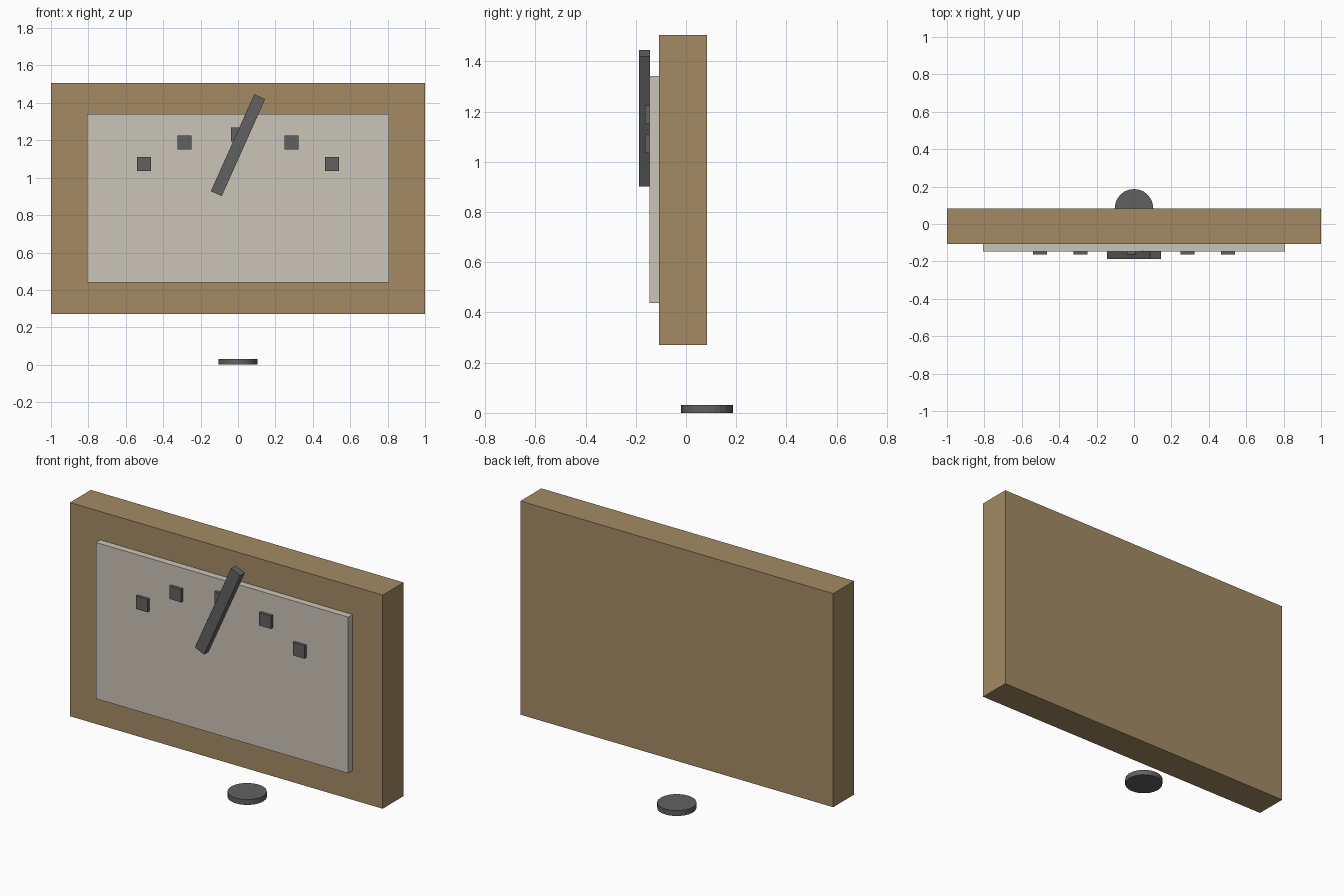
import bpy
import math

if "Cube" in bpy.data.objects:
    bpy.data.objects.remove(bpy.data.objects["Cube"])


def material(name, color):
    m = bpy.data.materials.new(name)
    m.diffuse_color = (*color, 1)
    m.use_nodes = True
    m.node_tree.nodes["Principled BSDF"].inputs["Base Color"].default_value = m.diffuse_color
    return m


wood = material("tan_case", (0.37, 0.26, 0.13))
cream = material("pale_face", (0.60, 0.56, 0.48))
dark = material("dark_grey", (0.12, 0.12, 0.12))


def box(name, x, z, width, height, y0, y1, mat, tilt=0):
    """Box centred at (x, z), spanning y0..y1, tilted in the front plane."""
    bpy.ops.mesh.primitive_cube_add(size=1, location=(x, (y0 + y1) / 2, z),
                                    rotation=(0, tilt, 0))
    ob = bpy.context.object
    ob.name = name
    ob.scale = (width, y1 - y0, height)
    ob.data.materials.append(mat)
    return ob


# Case and raised dial face
box("case", 0, 0.888, 2.0, 1.235, -0.107, 0.084, wood)
box("dial_face", 0, 0.89, 1.614, 0.903, -0.146, -0.105, cream)

# Scale markers along an arc, mirrored left and right
box("marker_centre", 0, 1.232, 0.075, 0.075, -0.163, -0.14, dark)
for side, label in ((-1, "left"), (1, "right")):
    for i, (x, z) in enumerate(((0.287, 1.188), (0.502, 1.073))):
        box(f"marker_{label}_{i + 1}", side * x, z, 0.075, 0.075,
            -0.163, -0.14, dark)

# Needle, leaning to the right
box("needle", 0, 1.174, 0.064, 0.568, -0.187, -0.144, dark,
    tilt=math.radians(24.1))

# Round base disc on the ground
bpy.ops.mesh.primitive_cylinder_add(vertices=24, radius=0.103, depth=0.031,
                                    location=(0, 0.084, 0.0155))
disc = bpy.context.object
disc.name = "base_disc"
disc.data.materials.append(dark)
